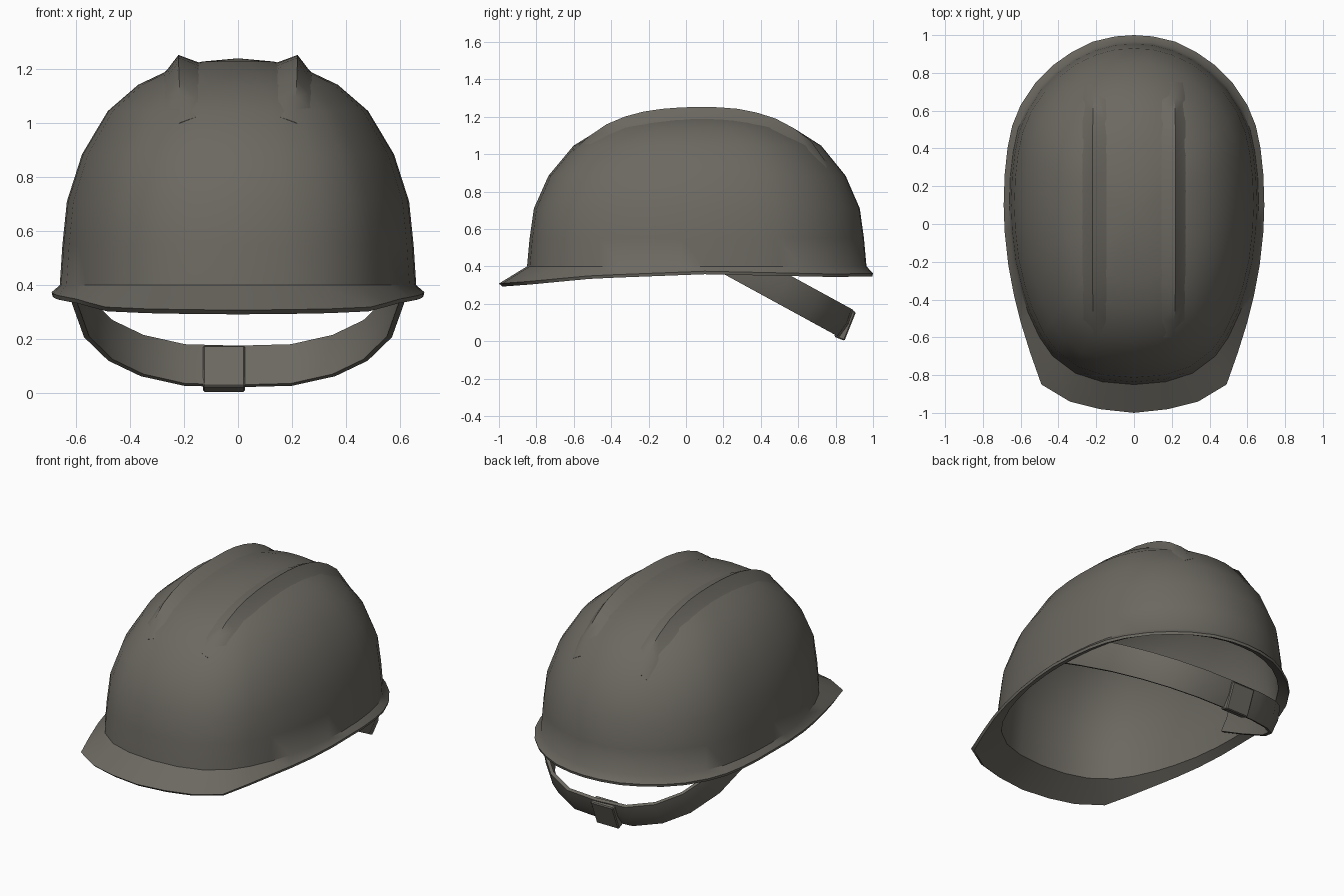
import bpy, bmesh, math
from mathutils import Vector
from mathutils.bvhtree import BVHTree

if "Cube" in bpy.data.objects:
    bpy.data.objects.remove(bpy.data.objects["Cube"])

mat = bpy.data.materials.new("dark_warm_grey")
mat.diffuse_color = (0.15, 0.14, 0.12, 1)
mat.use_nodes = True
mat.node_tree.nodes["Principled BSDF"].inputs["Base Color"].default_value = mat.diffuse_color


def finish(name, bm, angle=40):
    bmesh.ops.recalc_face_normals(bm, faces=bm.faces)
    me = bpy.data.meshes.new(name)
    bm.to_mesh(me)
    ob = bpy.data.objects.new(name, me)
    bpy.context.collection.objects.link(ob)
    me.materials.append(mat)
    bpy.ops.object.select_all(action='DESELECT')
    ob.select_set(True)
    bpy.context.view_layer.objects.active = ob
    bpy.ops.object.shade_smooth_by_angle(angle=math.radians(angle))
    return ob


def lerp_table(table, v):
    for (a, p), (b, q) in zip(table, table[1:]):
        if v <= b:
            return p + (q - p) * (v - a) / (b - a)
    return table[-1][1]


def bridge(bm, rings, closed=True):
    rows = [[bm.verts.new(p) for p in r] for r in rings]
    for a, b in zip(rows, rows[1:]):
        n = len(a)
        for i in range(n if closed else n - 1):
            j = (i + 1) % n
            bm.faces.new((a[i], a[j], b[j], b[i]))
    return rows


def full(half):
    return half + [(-x, y) for x, y in half[-2:0:-1]]


# Plan outlines (front to back): rim edge and foot of the dome
rim = full([(0, -1), (.18, -.98), (.34, -.94), (.49, -.85), (.55, -.68), (.6, -.52),
            (.635, -.38), (.665, -.22), (.685, -.04), (.69, .1), (.685, .26), (.67, .4),
            (.645, .52), (.6, .63), (.52, .75), (.43, .84), (.33, .91), (.22, .965),
            (.1, .993), (0, 1)])
foot = full([(0, -.85), (.17, -.835), (.31, -.79), (.43, -.70), (.5, -.6), (.56, -.47),
             (.6, -.35), (.635, -.2), (.655, -.03), (.66, .1), (.655, .25), (.64, .38),
             (.615, .5), (.57, .61), (.495, .725), (.41, .81), (.315, .88), (.21, .93),
             (.1, .96), (0, .965)])
rim_z = [(-1, .292), (-.85, .303), (-.5, .335), (.1, .358), (.8, .343), (1, .347)]
levels = [(1, .40), (.985, .55), (.96, .71), (.875, .885), (.73, 1.045),
          (.56, 1.142), (.4, 1.192), (.2, 1.228)]
CY = .07


def dome_ring(s, z):
    return [(x * s, CY + (y - CY) * s, z) for x, y in foot]


# Hard shell: outer dome, flared brim, inner lining
rings = [dome_ring(s, z) for s, z in reversed(levels)]
rings.append([(x, y, lerp_table(rim_z, y) + .016) for x, y in rim])
rings.append([(x + (fx - x) * .12, y + (fy - y) * .12, lerp_table(rim_z, y))
              for (x, y), (fx, fy) in zip(rim, foot)])
rings += [dome_ring(s * .965, z - .02) for s, z in levels]
bm = bmesh.new()
rows = bridge(bm, rings)
for row, z in ((rows[0], 1.24), (rows[-1], 1.215)):
    tip = bm.verts.new((0, CY, z))
    for i in range(len(row)):
        bm.faces.new((row[i], row[(i + 1) % len(row)], tip))
bm.normal_update()
tree = BVHTree.FromBMesh(bm)
finish("shell", bm)

# Pair of raised crown ridges following the dome
for side, name in ((1, "left_ridge"), (-1, "right_ridge")):
    sections = []
    for k in range(15):
        y = -.6 + k * 1.35 / 14
        h = .047 * (1 - abs((y - .075) / .68) ** 4)
        sec = []
        for x, off in ((.135, -.006), (.155, .15 * h), (.21, h), (.26, .12 * h), (.29, -.006)):
            p = tree.ray_cast(Vector((side * x, y, 3)), Vector((0, 0, -1)))[0]
            d = (p - Vector((0, CY, .3))).normalized()
            sec.append(p + d * off)
        sections.append(sec)
    bm = bmesh.new()
    rows = bridge(bm, sections)
    bm.faces.new(rows[0])
    bm.faces.new(rows[-1])
    finish(name, bm, 50)

# Rear strap: a sloping band looping from side to side
half = [(0, .82), (.2, .81), (.36, .745), (.48, .64), (.57, .48), (.615, .25), (.622, .05)]
path = [(-x, y) for x, y in half[:0:-1]] + half
wide = Vector((0, .075, .145))
sections = []
for i, (x, y) in enumerate(path):
    a, b = path[max(i - 1, 0)], path[min(i + 1, len(path) - 1)]
    out = Vector((b[1] - a[1], -(b[0] - a[0]), 0)).normalized() * -1
    out = Vector((out.x, out.y * .88, -out.y * .45))
    p = Vector((x, y, .36 - .545 * (y - .2)))
    sections.append([p, p + wide * .5 + out * .012, p + wide,
                     p + wide - out * .02, p + wide * .5 - out * .012, p - out * .02])
bm = bmesh.new()
rows = bridge(bm, sections)
bm.faces.new(rows[0])
bm.faces.new(rows[-1])
finish("strap", bm, 45)

# Strap buckle
bm = bmesh.new()
bmesh.ops.create_cube(bm, size=1)
for v in bm.verts:
    v.co = Vector((v.co.x * .155, v.co.y * .06, v.co.z * .165))
bmesh.ops.bevel(bm, geom=bm.edges[:], offset=.006, segments=1, affect='EDGES')
ob = finish("buckle", bm, 30)
ob.location = (-.052, .85, .09)
ob.rotation_euler.x = -.38
